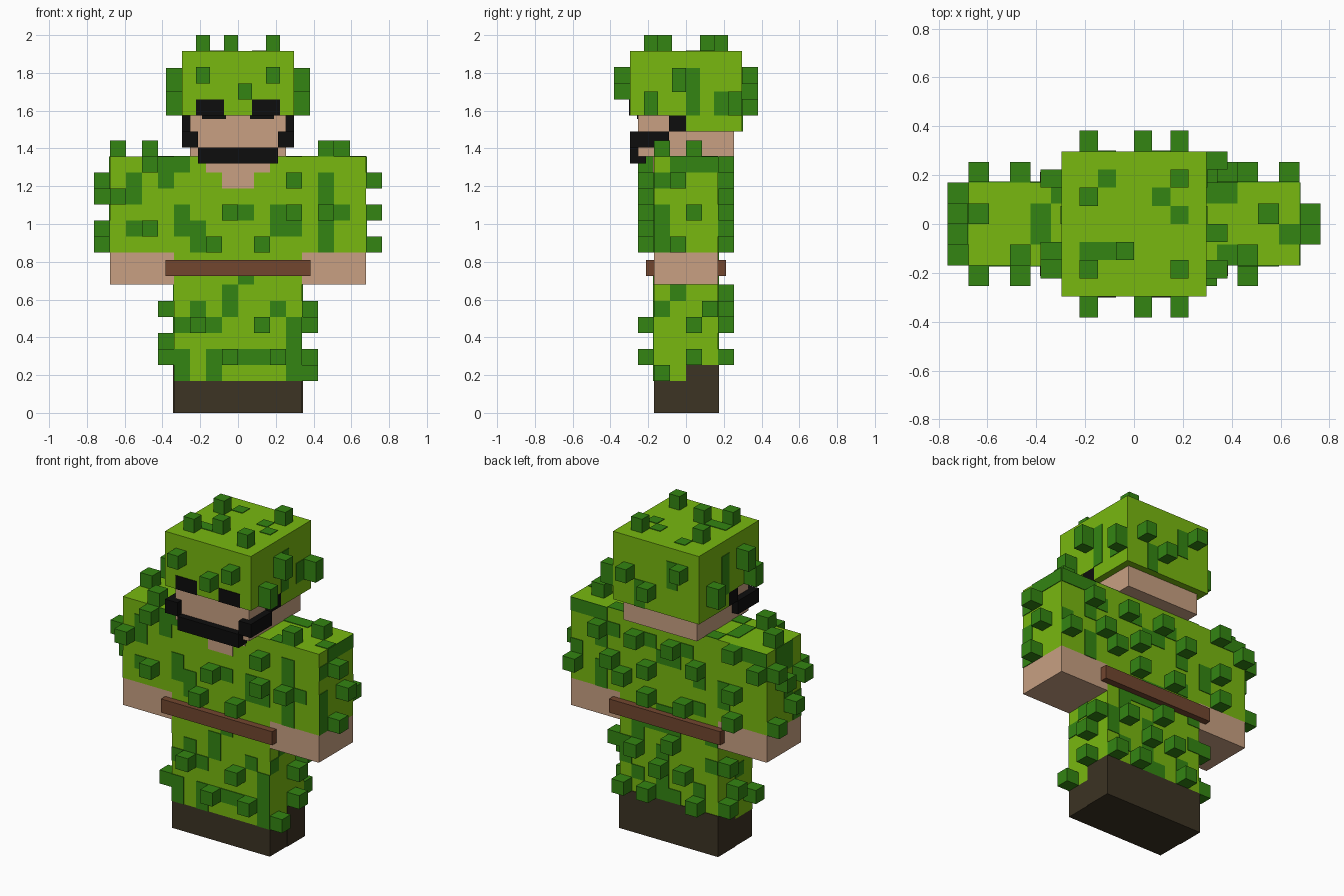
import bpy, bmesh, random

if "Cube" in bpy.data.objects:
    bpy.data.objects.remove(bpy.data.objects["Cube"])

random.seed(4)
U = 0.0848          # one block cell
T = 0.0743          # one hood cell
H = 0.297           # hood half width
P = 0.004           # patch thickness


def material(name, rgb):
    m = bpy.data.materials.new(name)
    m.diffuse_color = (*rgb, 1)
    m.use_nodes = True
    m.node_tree.nodes["Principled BSDF"].inputs["Base Color"].default_value = m.diffuse_color
    return m


LEAF = material("leaf green", (0.188, 0.479, 0.005))
DARK = material("dark green", (0.033, 0.235, 0.006))
SKIN = material("skin", (0.578, 0.352, 0.223))
BLACK = material("black", (0.004, 0.004, 0.004))
BOOT = material("boot brown", (0.045, 0.033, 0.017))
BELT = material("belt brown", (0.168, 0.061, 0.028))


def boxes(name, mat, items):
    """One object from (x0, x1, y0, y1, z0, z1) boxes."""
    bm = bmesh.new()
    for x0, x1, y0, y1, z0, z1 in items:
        vs = bmesh.ops.create_cube(bm, size=1)["verts"]
        for v in vs:
            v.co = ((x0 + x1) / 2 + v.co.x * (x1 - x0),
                    (y0 + y1) / 2 + v.co.y * (y1 - y0),
                    (z0 + z1) / 2 + v.co.z * (z1 - z0))
    me = bpy.data.meshes.new(name)
    bm.to_mesh(me)
    bm.free()
    me.materials.append(mat)
    ob = bpy.data.objects.new(name, me)
    bpy.context.collection.objects.link(ob)
    return ob


def on_y(side, i, j, depth, i2=None):
    """Cell on a front (-1) or back (+1) face of body, arms and legs."""
    a, b = sorted((side * 2 * U, side * (2 * U + depth)))
    return (i * U, ((i if i2 is None else i2) + 1) * U, a, b, j * U, (j + 1) * U)


def on_x(side, half, i, j, depth):
    """Cell on a left (-1) or right (+1) face at distance half."""
    a, b = sorted((side * half, side * (half + depth)))
    return (a, b, i * U, (i + 1) * U, j * U, (j + 1) * U)


# Body, arms and legs
boxes("legs", LEAF, [(-4*U, 4*U, -2*U, 2*U, 2*U, 8*U)])
boxes("boots", BOOT, [(-4*U, 4*U, -2*U, 2*U, 0, 2*U),
                      (-4*U - P, 4*U + P, 0, 2*U + P, 0, 3*U)])
boxes("torso", LEAF, [(-4*U, 4*U, -2*U, 2*U, 8*U, 16*U)])
for s, n in ((-1, "left"), (1, "right")):
    a, b = sorted((s * 4 * U, s * 8 * U))
    boxes(n + "_sleeve", LEAF, [(a, b, -2*U, 2*U, 10*U, 16*U)])
    boxes(n + "_hand", SKIN, [(a, b, -2*U, 2*U, 8*U, 10*U)])
boxes("belt", BELT, [(-0.385, 0.385, -0.212, 0.212, 0.725, 0.81)])
boxes("neckline", SKIN, [on_y(-1, -2, 15, P, 1), on_y(-1, -1, 14, P, 0)])

# Head, hood and beard
boxes("head", SKIN, [(-3*U, 3*U, -3*U, 3*U, 16*U, 1.87)])
boxes("hood", LEAF, [(-H, H, -H, H, 1.575, 1.915), (-H, H, 0, H, 1.49, 1.575)])
beard = [(-0.212, 0.212, -H, -0.212, 1.32, 1.405)]
brows = []
for s in (-1, 1):
    def mir(a, b, *rest):
        return (*sorted((s * a, s * b)), *rest)
    beard += [mir(0.212, H, -H, -0.09, 1.405, 1.49),
              mir(0.212, H, -0.09, 0, 1.49, 1.575)]
    brows += [mir(T, 3*T, -H - P, -H, 1.575, 1.66),
              mir(0.064, 0.191, -3*U - P, -3*U, 1.555, 1.575)]
boxes("beard", BLACK, beard)
boxes("eyebrows", BLACK, brows)

# Leaf tufts on body faces
front = [(-8, 13), (-6, 15), (-6, 11), (-2, 10), (-1, 12), (1, 10), (3, 14),
         (3, 12), (5, 12), (-3, 5), (-1, 3), (1, 5), (2, 3)]
back = [(4, 12), (2, 14), (-1, 14), (1, 12), (3, 11), (-3, 13), (-6, 15),
        (-8, 14), (-6, 12), (-6, 10), (-2, 10), (1, 10), (5, 14), (7, 11),
        (2, 6), (0, 5), (-2, 5), (3, 3), (1, 3), (-3, 3), (-1, 7)]
sides = {(1, 8): [(-1, 14), (0, 12), (-1, 10)],
         (-1, 8): [(-2, 13), (0, 13), (1, 14), (-1, 11), (1, 10)],
         (1, 4): [(-2, 2), (0, 3), (0, 5), (1, 6)],
         (-1, 4): [(-2, 3), (0, 4), (1, 6), (1, 3)]}
tufts = [on_y(-1, i, j, U) for i, j in front] + [on_y(1, i, j, U) for i, j in back]
for (s, h), cells in sides.items():
    tufts += [on_x(s, h * U, i, j, U) for i, j in cells]
for i, k in ((-8, 0), (-6, -2), (5, -2), (6, 0)):       # shoulders
    tufts.append((i*U, (i+1)*U, k*U, (k+1)*U, 16*U, 17*U))
boxes("body_tufts", DARK, tufts)

# Leaf tufts on the hood
R = 0.085
tufts = []
for s, cells in ((-1, [(1, 1), (4, 2), (6, 1)]), (1, [(1, 1), (4, 3), (6, 2)])):
    for c, r in cells:
        a, b = sorted((s * H, s * (H + R)))
        z = 1.915 - r * R
        tufts.append((c*T - H, c*T + T - H, a, b, z - R, z))
for s in (-1, 1):
    for c, z in ((1, 1.575), (3, 1.7), (7, 1.575)):
        a, b = sorted((s * H, s * (H + R)))
        c = c if s > 0 else max(c - 1, 1)
        tufts.append((a, b, c*T - H, c*T + T - H, z, z + 0.127))
for c, k in ((1, 1), (3, 2), (6, 1), (6, 6), (1, 5)):
    tufts.append((c*T - H, c*T + T - H, k*T - H, k*T + T - H, 1.915, 2.0))
boxes("hood_tufts", DARK, tufts)

# Flat camouflage patches on front
patch = [(-5, 15), (-4, 15), (-5, 14), (-7, 14), (-7, 13), (-7, 11), (-4, 12), (-4, 11),
         (-3, 11), (-3, 10), (0, 12), (2, 11), (2, 12), (3, 11), (5, 14), (5, 13),
         (6, 12), (5, 11), (5, 10), (0, 8), (-1, 7), (-1, 6), (-3, 6), (-4, 5),
         (-2, 5), (2, 6), (3, 5), (-4, 2), (-4, 3), (-2, 3), (0, 3), (1, 3),
         (-2, 2), (3, 4), (3, 3), (3, 2)]
patches = [on_y(-1, i, j, P) for i, j in patch]
# Scattered patches on back, sides and shoulders
for i in range(-8, 8):
    for j in range(3, 16):
        if random.random() < 0.22 and (j > 9 or -4 <= i < 4):
            patches.append(on_y(1, i, j, P))
for s in (-1, 1):
    for i in range(-2, 2):
        for j in range(3, 16):
            if random.random() < 0.28 and not 7 < j < 10:
                patches.append(on_x(s, (8 if j > 9 else 4) * U, i, j, P))
for i, k in ((-5, 0), (-5, -1), (-4, 1), (-4, -2), (3, 1), (4, -2), (4, 1), (7, -1)):
    patches.append((i*U, (i+1)*U, k*U, (k+1)*U, 16*U, 16*U + P))
boxes("body_patches", DARK, patches)

# Flat patches on hood top, sides and back
patches = [(c*T - H, c*T + T - H, k*T - H, k*T + T - H, 1.915, 1.915 + P)
           for c, k in ((2, 6), (2, 2), (5, 5), (6, 4), (1, 2))]
for s in (-1, 1):
    a, b = sorted((s * H, s * (H + P)))
    for c, z in ((4, 1.575), (4, 1.7), (6, 1.575)):
        patches.append((a, b, c*T - H, c*T + T - H, z, z + 0.127))
for c, r in ((2, 1), (2, 2), (5, 3), (5, 4)):
    patches.append((c*T - H, c*T + T - H, H, H + P, 1.915 - (r+1)*R, 1.915 - r*R))
boxes("hood_patches", DARK, patches)
